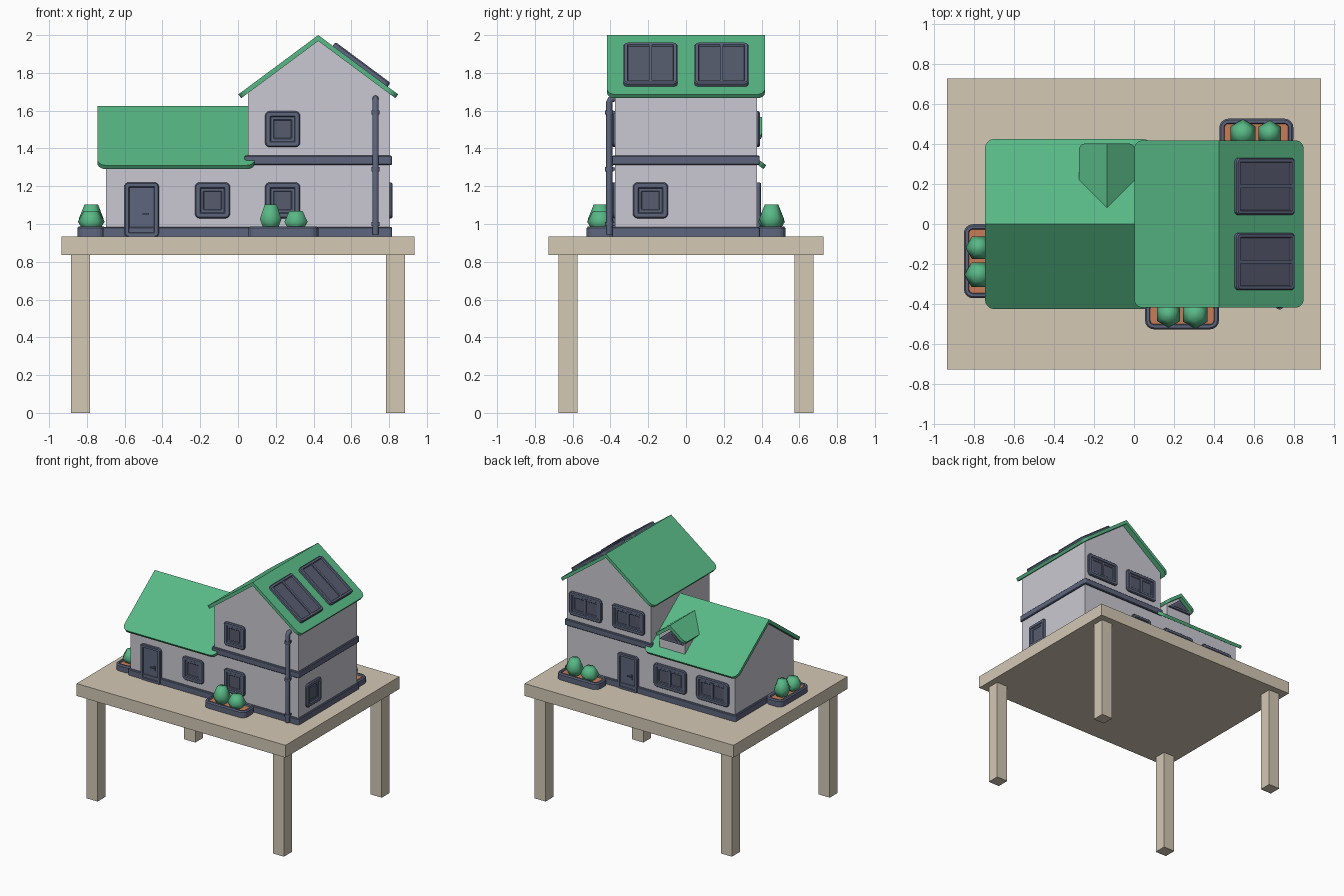
import bpy, bmesh, math
from mathutils import Matrix, Vector

if "Cube" in bpy.data.objects:
    bpy.data.objects.remove(bpy.data.objects["Cube"])


def material(name, rgb):
    m = bpy.data.materials.new(name)
    lin = [((c / 255 + 0.055) / 1.055) ** 2.4 for c in rgb]
    m.diffuse_color = (*lin, 1)
    m.use_nodes = True
    m.node_tree.nodes["Principled BSDF"].inputs["Base Color"].default_value = m.diffuse_color
    return m


TAN = material("tan wood", (211, 200, 181))
WALL = material("pale wall", (202, 201, 210))
GREEN = material("green", (88, 184, 134))
SLATE = material("slate trim", (94, 102, 126))
GLASS = material("dark glass", (86, 91, 109))
SOIL = material("terracotta soil", (200, 124, 88))
SLOPE = 0.742
PITCH = math.atan(SLOPE)


def finish(name, bm, *mats):
    bmesh.ops.recalc_face_normals(bm, faces=bm.faces[:])
    me = bpy.data.meshes.new(name)
    bm.to_mesh(me)
    bm.free()
    for m in mats:
        me.materials.append(m)
    ob = bpy.data.objects.new(name, me)
    bpy.context.collection.objects.link(ob)
    return ob


def facing(loc, deg):
    """Local x runs along the wall, y up, z outward; 0 degrees faces the front."""
    return Matrix.Translation(loc) @ Matrix.Rotation(math.radians(deg), 4, 'Z') @ Matrix.Rotation(math.pi / 2, 4, 'X')


def prism(name, pts, z0, z1, mat, M=Matrix()):
    bm = bmesh.new()
    a = [bm.verts.new(M @ Vector((x, y, z0))) for x, y in pts]
    b = [bm.verts.new(M @ Vector((x, y, z1))) for x, y in pts]
    bm.faces.new(a)
    bm.faces.new(b)
    for i in range(len(a)):
        j = (i + 1) % len(a)
        bm.faces.new((a[i], a[j], b[j], b[i]))
    return finish(name, bm, mat)


def box(name, x0, x1, y0, y1, z0, z1, mat, M=Matrix()):
    return prism(name, [(x0, y0), (x1, y0), (x1, y1), (x0, y1)], z0, z1, mat, M)


def rounded(w, h, r, n=4):
    pts = []
    for k, (sx, sy) in enumerate(((1, 1), (-1, 1), (-1, -1), (1, -1))):
        for i in range(n + 1):
            a = (k + i / n) * math.pi / 2
            pts.append((sx * (w / 2 - r) + r * math.cos(a), sy * (h / 2 - r) + r * math.sin(a)))
    return pts


def loft(name, w, h, r, steps, M, mat, cap=None):
    """Rounded rectangle stepped through (inset, height) rings, then capped."""
    bm = bmesh.new()
    rings = []
    for ins, z in steps:
        pts = rounded(w - 2 * ins, h - 2 * ins, max(r - ins, 0.004))
        rings.append([bm.verts.new(M @ Vector((x, y, z))) for x, y in pts])
    bm.faces.new(rings[0])
    for a, b in zip(rings, rings[1:]):
        for i in range(len(a)):
            j = (i + 1) % len(a)
            bm.faces.new((a[i], a[j], b[j], b[i]))
    bm.faces.new(rings[-1]).material_index = 1 if cap else 0
    return finish(name, bm, mat, *([cap] if cap else []))


def gable_roof(name, M, half, y0, y1, r, t=0.025):
    """Two pitched slabs, ridge along local y at z = 0, eave corners rounded."""
    bm = bmesh.new()
    for s in (-1, 1):
        plan = [(0, y0)]
        for cy, start in ((y0 + r, -90), (y1 - r, 0)):
            for i in range(6):
                a = math.radians(start + 18 * i)
                plan.append((half - r + r * math.cos(a), cy + r * math.sin(a)))
        plan.append((0, y1))
        top, low = [], []
        for x, y in plan:
            p = Vector((s * x, y, -SLOPE * x))
            d = Vector((-s * math.sin(PITCH), 0, -math.cos(PITCH))) * t
            if x == 0:
                d = Vector((0, 0, -t / math.cos(PITCH)))
            top.append(bm.verts.new(M @ p))
            low.append(bm.verts.new(M @ (p + d)))
        bm.faces.new(top)
        bm.faces.new(low)
        for i in range(len(top) - 1):
            bm.faces.new((top[i], top[i + 1], low[i + 1], low[i]))
    bmesh.ops.remove_doubles(bm, verts=bm.verts[:], dist=1e-5)
    return finish(name, bm, GREEN)


# Table
box("table_top", -0.935, 0.935, -0.728, 0.728, 0.835, 0.935, TAN)
for sx in (-1, 1):
    for sy in (-1, 1):
        x, y = sx * 0.834, sy * 0.625
        box("table_leg", x - 0.05, x + 0.05, y - 0.05, y + 0.05, 0, 0.836, TAN)

# Walls: low wing with ridge along x, tall wing with ridge along y
prism("low_walls", [(-0.375, 0.93), (0.375, 0.93), (0.375, 1.325), (0, 1.603), (-0.375, 1.325)],
      -0.70, 0.06, WALL, facing((0, 0, 0), 90))
prism("tall_walls", [(0.052, 0.93), (0.802, 0.93), (0.802, 1.70), (0.427, 1.978), (0.052, 1.70)],
      -0.375, 0.375, WALL, facing((0, 0, 0), 0))
loft("skirting", 1.53, 0.78, 0.012, [(0, 0), (0, 0.05), (0.005, 0.055)],
     Matrix.Translation((0.05, 0, 0.93)), SLATE)
loft("floor_band", 0.78, 0.78, 0.012, [(0.005, 0), (0, 0.005), (0, 0.045), (0.005, 0.05)],
     Matrix.Translation((0.425, 0, 1.312)), SLATE)

# Roofs
gable_roof("tall_roof", Matrix.Translation((0.425, 0, 2.0)), 0.423, -0.418, 0.418, 0.04)
gable_roof("low_roof", Matrix.Translation((0, 0, 1.626)) @ Matrix.Rotation(math.pi / 2, 4, 'Z'),
           0.425, -0.09, 0.745, 0.045)

# Dormer on the back slope
prism("dormer_walls", [(-0.115, 1.28), (0.115, 1.28), (0.115, 1.46), (0, 1.545), (-0.115, 1.46)],
      0.12, 0.37, WALL, facing((-0.135, 0, 0), 180))
gable_roof("dormer_roof", Matrix.Translation((-0.135, 0, 1.566)), 0.14, 0.08, 0.402, 0.03)
for nm, w, b, p, d, m in (("dormer_window_frame", 0.107, 1.425, 1.515, 0.385, SLATE),
                          ("dormer_window_glass", 0.065, 1.44, 1.495, 0.388, GLASS)):
    prism(nm, [(-w, b), (w, b), (0, p)], 0.36, d, m, facing((-0.135, 0, 0), 180))

# Windows: rounded frame, recessed pane; wide ones get a mullion
WINDOW = [(0, -0.01), (0, 0.009), (0.006, 0.016), (0.026, 0.016), (0.031, 0.008),
          (0.044, 0.008), (0.048, 0.004)]


def window(loc, deg, w=0.186):
    M = facing(loc, deg)
    loft("window", w, 0.19, 0.025, WINDOW, M, SLATE, GLASS)
    if w > 0.2:
        box("window_mullion", -0.009, 0.009, -0.064, 0.064, 0, 0.012, SLATE, M)


for x, z in ((-0.135, 1.125), (0.236, 1.125), (0.236, 1.502)):
    window((x, -0.375, z), 0)
window((0.802, -0.188, 1.125), 90)
for x, z in ((-0.505, 1.125), (-0.125, 1.125), (0.25, 1.502), (0.632, 1.502)):
    window((x, 0.375, z), 180, 0.29)

# Doors with handles
for x, y, deg in ((-0.51, -0.375, 0), (0.25, 0.375, 180)):
    M = facing((x, y, 1.075), deg)
    loft("door", 0.182, 0.29, 0.022,
         [(0, -0.01), (0, 0.016), (0.005, 0.022), (0.022, 0.022), (0.026, 0.012)], M, SLATE)
    box("door_handle_plate", 0.028, 0.042, -0.045, -0.008, 0.01, 0.018, SLATE, M)
    box("door_handle_lever", 0.005, 0.04, -0.025, -0.016, 0.018, 0.028, SLATE, M)

# Solar panels on the right-hand slope
for y in (-0.188, 0.188):
    x = 0.647
    M = (Matrix.Translation((x, y, 2.0 - SLOPE * (x - 0.425))) @ Matrix.Rotation(PITCH, 4, 'Y'))
    loft("solar_panel", 0.362, 0.285, 0.022,
         [(0, -0.005), (0, 0.018), (0.006, 0.025), (0.02, 0.025), (0.024, 0.014)], M, SLATE, GLASS)
    box("solar_panel_divider", -0.16, 0.16, -0.009, 0.009, 0.01, 0.023, SLATE, M)

# Downpipe with collars
cu = bpy.data.curves.new("downpipe", 'CURVE')
cu.dimensions = '3D'
cu.bevel_depth = 0.017
cu.bevel_resolution = 2
cu.use_fill_caps = True
path = [(-0.406, 0.945), (-0.406, 1.645), (-0.400, 1.658), (-0.385, 1.664), (-0.36, 1.664)]
sp = cu.splines.new('POLY')
sp.points.add(len(path) - 1)
for p, (y, z) in zip(sp.points, path):
    p.co = (0.728, y, z, 1)
cu.materials.append(SLATE)
bpy.context.collection.objects.link(bpy.data.objects.new("downpipe", cu))
for z in (1.0, 1.29, 1.59):
    prism("pipe_collar", rounded(0.044, 0.044, 0.0219, 3), z - 0.011, z + 0.011, SLATE,
          Matrix.Translation((0.728, -0.406, 0)))
    box("pipe_bracket", 0.716, 0.740, -0.406, -0.37, z - 0.008, z + 0.008, SLATE)


# Planters with two hexagonal bushes each
def bush(M, x, r, top):
    bm = bmesh.new()
    rings = []
    for k, z in ((0.6, 0.965), (1.0, 0.965 + (top - 0.965) * 0.45), (0.55, top)):
        rings.append([bm.verts.new(M @ Vector((x + k * r * math.sin(i * math.pi / 3),
                                               k * r * math.cos(i * math.pi / 3), z)))
                      for i in range(6)])
    bm.faces.new(rings[0])
    bm.faces.new(rings[2])
    for a, b in zip(rings, rings[1:]):
        for i in range(6):
            bm.faces.new((a[i], a[i - 1], b[i - 1], b[i]))
    for f in bm.faces:
        f.smooth = True
    finish("bush", bm, GREEN)


for loc, deg in (((0.24, -0.453), 0), ((0.612, 0.453), 180), ((-0.777, -0.186), -90)):
    M = Matrix.Translation((*loc, 0)) @ Matrix.Rotation(math.radians(deg), 4, 'Z')
    loft("planter", 0.37, 0.148, 0.045,
         [(0, 0.93), (0, 0.978), (0.008, 0.987), (0.022, 0.987), (0.026, 0.976)], M, SLATE, SOIL)
    bush(M, -0.067, 0.066, 1.102)
    bush(M, 0.067, 0.071, 1.07)
